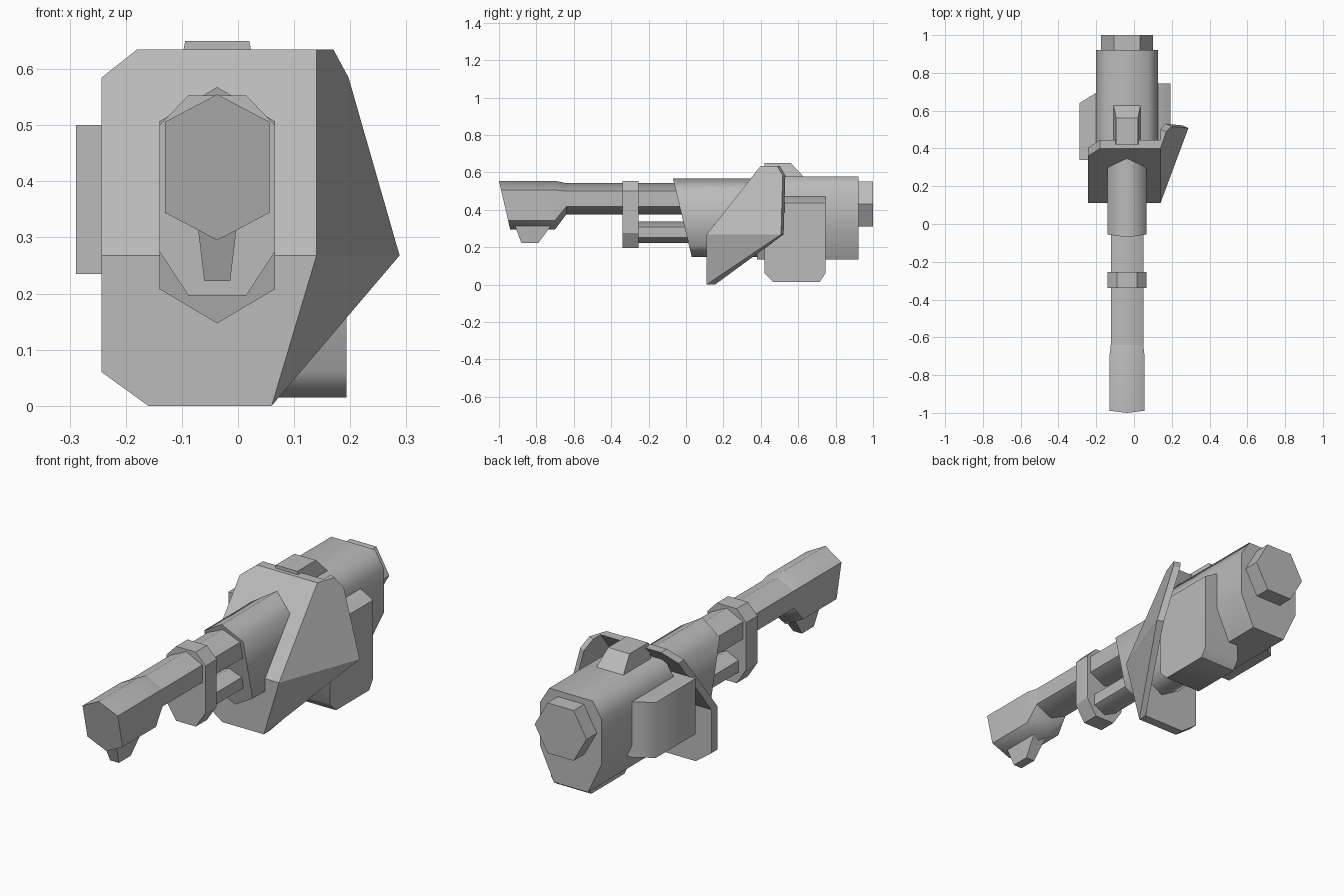
import bpy, bmesh, math

cube = bpy.data.objects.get("Cube")
if cube:
    bpy.data.objects.remove(cube, do_unlink=True)

grey = bpy.data.materials.new("plain_grey")
grey.use_nodes = True
colour = (0.5, 0.5, 0.5, 1)
grey.diffuse_color = colour
grey.node_tree.nodes["Principled BSDF"].inputs["Base Color"].default_value = colour

AXIS = -0.037  # x of the gun's centre line


def finish(name, bm, angle):
    bmesh.ops.recalc_face_normals(bm, faces=bm.faces)
    mesh = bpy.data.meshes.new(name)
    bm.to_mesh(mesh)
    bm.free()
    ob = bpy.data.objects.new(name, mesh)
    bpy.context.collection.objects.link(ob)
    mesh.materials.append(grey)
    bpy.ops.object.select_all(action="DESELECT")
    ob.select_set(True)
    bpy.context.view_layer.objects.active = ob
    bpy.ops.object.shade_smooth_by_angle(angle=math.radians(angle))
    return ob


def loft(name, rings, angle=62):
    """Skin a closed solid through matching rings of points."""
    bm = bmesh.new()
    rows = [[bm.verts.new(p) for p in ring] for ring in rings]
    n = len(rows[0])
    for a, b in zip(rows, rows[1:]):
        for i in range(n):
            j = (i + 1) % n
            bm.faces.new((a[i], a[j], b[j], b[i]))
    bm.faces.new(rows[0])
    bm.faces.new(rows[-1])
    return finish(name, bm, angle)


def section(half, y, slant=0):
    """Mirror a half outline (offset, z), top to bottom; slant leans the ring back."""
    top = half[0][1]
    left = [(-dx, z) for dx, z in reversed(half) if dx > 0]
    return [(AXIS + dx, y + (top - z) * slant, z) for dx, z in half + left]


def hexagon(w, top, bottom, shoulder):
    return [(0, top), (w, top - shoulder), (w, bottom + shoulder), (0, bottom)]


# Barrel and muzzle
bore = hexagon(0.086, 0.542, 0.375, 0.042)
brake = hexagon(0.093, 0.555, 0.295, 0.049)
loft("barrel", [section(bore, y) for y in (-0.7, 0.1)])
loft("muzzle", [section(brake, -1, 0.23), section(brake, -0.7), section(bore, -0.64)])
loft("muzzle_lug", [
    [(AXIS + sx * w, y, z) for sx, y in ((-1, y0), (1, y0), (1, y1), (-1, y1))]
    for w, y0, y1, z in ((0.036, -0.92, -0.71, 0.33), (0.023, -0.88, -0.79, 0.222))], 30)

# Tube below the barrel and the clamp that joins them
tube = hexagon(0.062, 0.338, 0.222, 0.03)
loft("lower_tube", [section(tube, y) for y in (-0.3, 0.1)])
clamp = [(0.052, 0.553), (0.103, 0.5), (0.103, 0.275), (0.052, 0.197)]
loft("clamp", [section(clamp, y) for y in (-0.34, -0.255)], 30)

# Shroud with a leaning front, main body and rear cap
shroud = hexagon(0.103, 0.568, 0.147, 0.061)
loft("shroud", [section(shroud, -0.07, 0.24), section(shroud, 0.5)])
body = [(0.115, 0.578), (0.163, 0.5), (0.163, 0.29), (0.09, 0.135)]
loft("body", [section(body, y) for y in (0.38, 0.922)])
cap = [(0.069, 0.55), (0.137, 0.43), (0.069, 0.31)]
loft("rear_cap", [section(cap, y) for y in (0.9, 1)], 50)

# Sight block on top
loft("sight_block", [
    [(AXIS + sx * w, y, z) for sx, y in ((-1, 0.42), (1, 0.42), (1, y1), (-1, y1))]
    for w, y1, z in ((0.074, 0.64, 0.565), (0.057, 0.56, 0.65))], 30)

# Magazine box on one flank
mag = [(0.42, 0.435), (0.745, 0.435), (0.745, 0.06), (0.715, 0.015),
       (0.465, 0.015), (0.42, 0.06)]
loft("magazine", [
    [(x, y, z + (rise if z > 0.4 else 0)) for y, z in mag]
    for x, rise in ((0, 0.04), (0.12, 0.04), (0.193, 0))], 50)

# Side box on the other flank
box = [(-0.1, 0.34), (-0.289, 0.34), (-0.289, 0.64), (-0.2, 0.695), (-0.1, 0.695)]
loft("side_box", [[(x, y, z) for x, y in box] for z in (0.235, 0.5)])

# Folded shield: leaning upper plate, upright lower plate, swept flap
bm = bmesh.new()
points = {
    "crease_out": (-0.243, 0.11, 0.268), "crease_in": (0.14, 0.11, 0.268),
    "low_out": (-0.243, 0.11, 0.06), "base_out": (-0.16, 0.11, 0),
    "base_in": (0.06, 0.11, 0), "top_in": (0.14, 0.40, 0.635),
    "top_out": (-0.18, 0.40, 0.635), "high_out": (-0.243, 0.36, 0.585),
    "flap_top": (0.17, 0.487, 0.635), "flap_corner": (0.197, 0.517, 0.585),
    "flap_tip": (0.288, 0.508, 0.268)}
v = {key: bm.verts.new(p) for key, p in points.items()}
for names in ("crease_out crease_in top_in top_out high_out",
              "crease_in crease_out low_out base_out base_in",
              "crease_in flap_tip flap_corner flap_top top_in",
              "crease_in base_in flap_tip"):
    bm.faces.new([v[key] for key in names.split()])
front = list(bm.faces)
bmesh.ops.recalc_face_normals(bm, faces=front)
back = bmesh.ops.extrude_face_region(bm, geom=front, use_keep_orig=True)["geom"]
for vert in (g for g in back if isinstance(g, bmesh.types.BMVert)):
    # The back skin shifts rearward and a little inward along the flap
    on_flap = vert.co.y > 0.45
    vert.co.y += 0.014 if on_flap else 0.045
    vert.co.x -= 0.03 if on_flap else 0
finish("shield", bm, 20)
